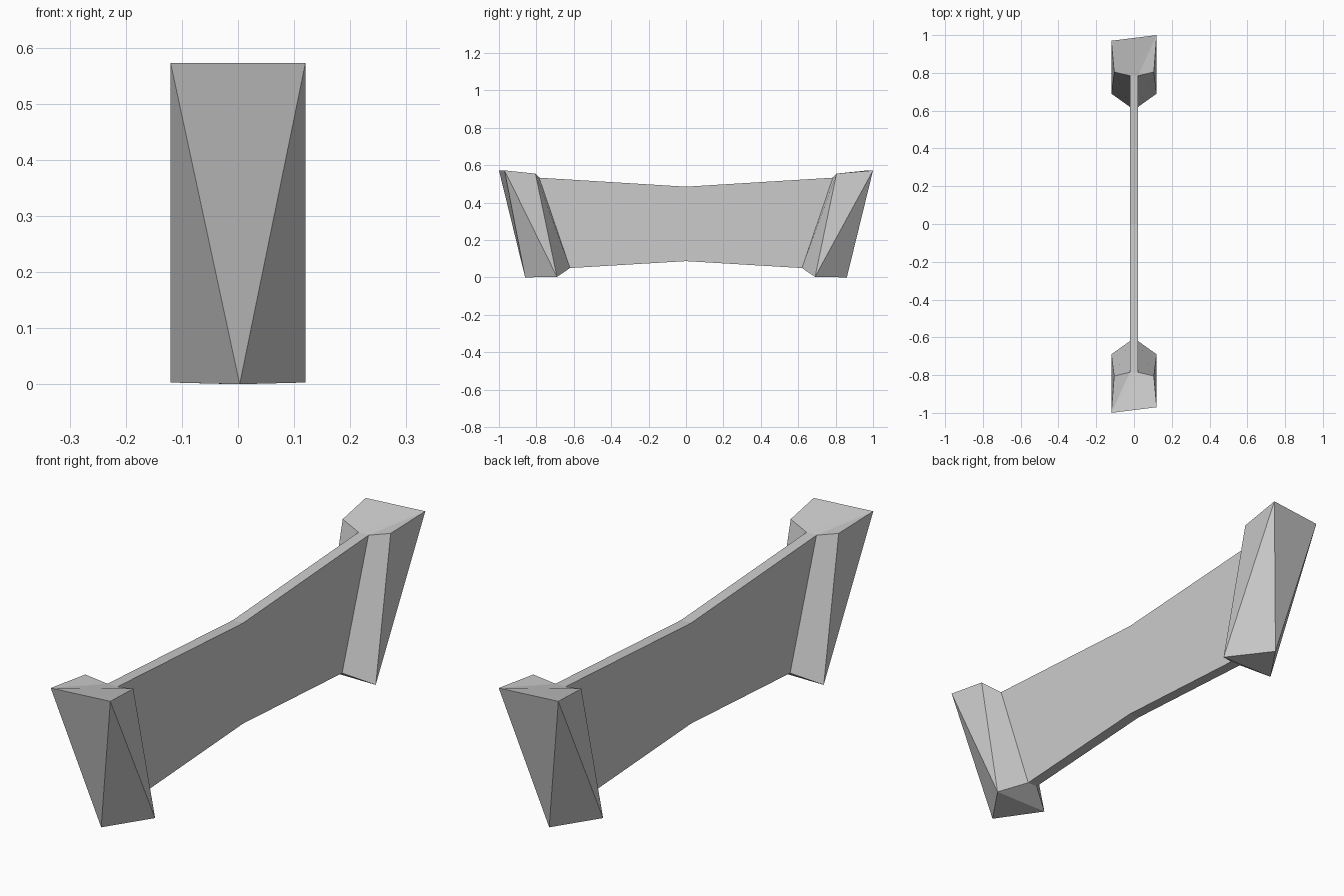
import bpy

cube = bpy.data.objects.get("Cube")
if cube:
    bpy.data.objects.remove(cube, do_unlink=True)

# Single grey material
grey = bpy.data.materials.new("light_grey")
grey.use_nodes = True
colour = (0.6, 0.6, 0.6, 1.0)
grey.diffuse_color = colour
grey.node_tree.nodes["Principled BSDF"].inputs["Base Color"].default_value = colour


def make_part(name, verts, faces):
    mesh = bpy.data.meshes.new(name)
    mesh.from_pydata(verts, [], faces)
    mesh.materials.append(grey)
    mesh.update()
    obj = bpy.data.objects.new(name, mesh)
    bpy.context.collection.objects.link(obj)
    return obj


HALF = 0.12   # half width of the end blocks
WEB = 0.022   # half thickness of the web

# End block: wide twisted top, pointed foot, open where the web joins
end_verts = [
    (-HALF, -1.0, 0.572), (HALF, -0.97, 0.572),         # outer top corners
    (0.105, -0.805, 0.555), (WEB, -0.785, 0.533),       # inner top, right half
    (-WEB, -0.785, 0.533), (-0.105, -0.805, 0.555),     # inner top, left half
    (0.003, -0.86, 0.0),                                # foot point
    (HALF, -0.69, 0.003), (WEB, -0.62, 0.05),           # inner bottom, right half
    (-WEB, -0.62, 0.05), (-HALF, -0.69, 0.003),         # inner bottom, left half
]
end_faces = [
    (0, 1, 2, 3), (0, 3, 4), (0, 4, 5),                 # top
    (6, 1, 0), (6, 7, 1), (6, 0, 10),                   # outer facets
    (1, 7, 2), (0, 5, 10),                              # narrow sides
    (2, 7, 8, 3), (5, 4, 9, 10),                        # inner slopes
    (6, 10, 7), (10, 9, 8, 7),                          # underside
]
make_part("front_end_block", end_verts, end_faces)
# Opposite end is the same block turned half a revolution
make_part("back_end_block", [(-x, -y, z) for x, y, z in end_verts], end_faces)

# Web: thin plate, waisted at the middle, swept through three sections
sections = [  # (top y, top z, bottom y, bottom z)
    (-0.785, 0.533, -0.62, 0.05),
    (0.0, 0.485, 0.0, 0.087),
    (0.785, 0.533, 0.62, 0.05),
]
web_verts = []
for ty, tz, by, bz in sections:
    web_verts += [(WEB, ty, tz), (-WEB, ty, tz), (-WEB, by, bz), (WEB, by, bz)]
web_faces = []
for s in range(len(sections) - 1):
    for i in range(4):
        j = (i + 1) % 4
        web_faces.append((4 * s + i, 4 * s + 4 + i, 4 * s + 4 + j, 4 * s + j))
make_part("web", web_verts, web_faces)
